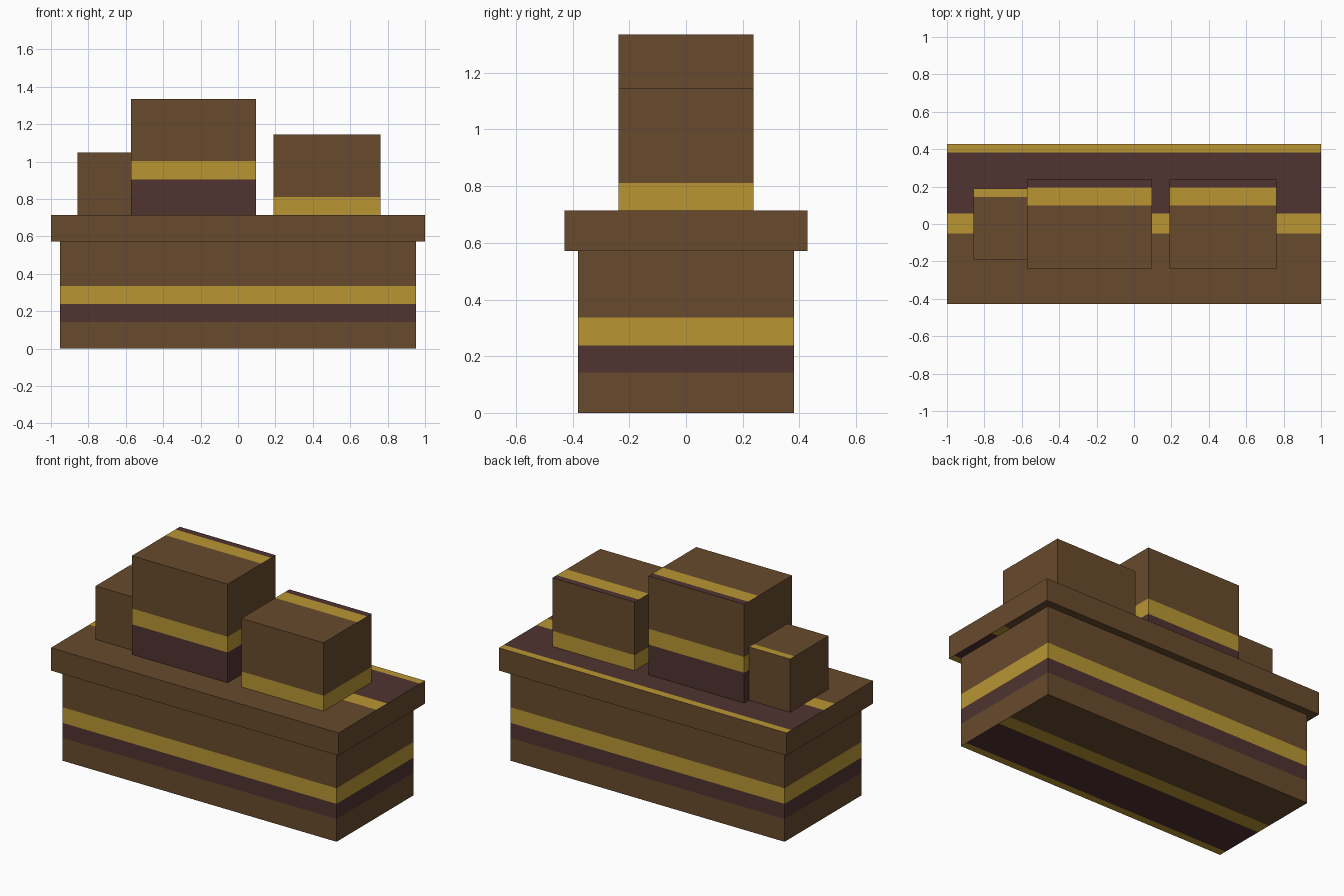
import bpy, bmesh
from mathutils import Vector

if "Cube" in bpy.data.objects:
    bpy.data.objects.remove(bpy.data.objects["Cube"])


def material(name, rgb):
    m = bpy.data.materials.new(name)
    m.diffuse_color = (*rgb, 1.0)
    m.use_nodes = True
    m.node_tree.nodes["Principled BSDF"].inputs["Base Color"].default_value = m.diffuse_color
    return m


MATS = [material("wood brown", (0.138, 0.070, 0.026)),
        material("band gold", (0.485, 0.305, 0.034)),
        material("dark maroon", (0.080, 0.034, 0.030))]
BROWN, GOLD, DARK = 0, 1, 2


def pick(bands, value):
    """Colour of the first band whose upper limit lies above value."""
    for limit, colour in bands:
        if value < limit:
            return colour
    return bands[-1][1]


ALL_BROWN = [(9, BROWN)]


def striped_box(name, lo, hi, sides=ALL_BROWN, top=ALL_BROWN, bottom=ALL_BROWN):
    """Box with stripes by height on the walls and by depth on top and bottom."""
    lo, hi = Vector(lo), Vector(hi)
    bm = bmesh.new()
    bmesh.ops.create_cube(bm, size=1)
    for v in bm.verts:
        v.co = (lo + hi) / 2 + v.co * (hi - lo)

    def cut(axis, bands, keep):
        normal = Vector((0, 0, 0))
        normal[axis] = 1
        for limit, _ in bands[:-1]:
            faces = [f for f in bm.faces if keep(f)]
            geom = set(faces)
            for f in faces:
                geom.update(f.edges)
                geom.update(f.verts)
            bmesh.ops.bisect_plane(bm, geom=list(geom), plane_co=normal * limit,
                                   plane_no=normal)
            bm.normal_update()

    bm.normal_update()
    cut(2, sides, lambda f: abs(f.normal.z) < 0.5)
    cut(1, top, lambda f: f.normal.z > 0.5)
    cut(1, bottom, lambda f: f.normal.z < -0.5)
    for f in bm.faces:
        c = f.calc_center_median()
        if f.normal.z > 0.5:
            f.material_index = pick(top, c.y)
        elif f.normal.z < -0.5:
            f.material_index = pick(bottom, c.y)
        else:
            f.material_index = pick(sides, c.z)
    mesh = bpy.data.meshes.new(name)
    bm.to_mesh(mesh)
    bm.free()
    for m in MATS:
        mesh.materials.append(m)
    ob = bpy.data.objects.new(name, mesh)
    bpy.context.collection.objects.link(ob)
    return ob


# Main body with two bands running round it
striped_box("body", (-0.952, -0.381, 0), (0.952, 0.381, 0.572),
            sides=[(0.143, BROWN), (0.238, DARK), (0.336, GOLD), (9, BROWN)],
            bottom=[(-0.333, GOLD), (-0.048, DARK), (0.048, GOLD), (9, BROWN)])

# Overhanging lid
striped_box("lid", (-1, -0.429, 0.572), (1, 0.429, 0.715),
            top=[(-0.05, BROWN), (0.055, GOLD), (0.381, DARK), (9, GOLD)],
            bottom=[(-0.381, GOLD), (-0.055, DARK), (0.05, GOLD), (9, BROWN)])

# Three blocks standing on the lid
block_top = [(0.098, BROWN), (0.195, GOLD), (9, DARK)]
striped_box("small_block", (-0.857, -0.19, 0.715), (-0.571, 0.19, 1.05),
            top=[(0.145, BROWN), (9, GOLD)])
striped_box("tall_block", (-0.571, -0.238, 0.715), (0.095, 0.238, 1.335),
            sides=[(0.905, DARK), (1.004, GOLD), (9, BROWN)], top=block_top)
striped_box("medium_block", (0.19, -0.238, 0.715), (0.762, 0.238, 1.145),
            sides=[(0.812, GOLD), (9, BROWN)], top=block_top)
